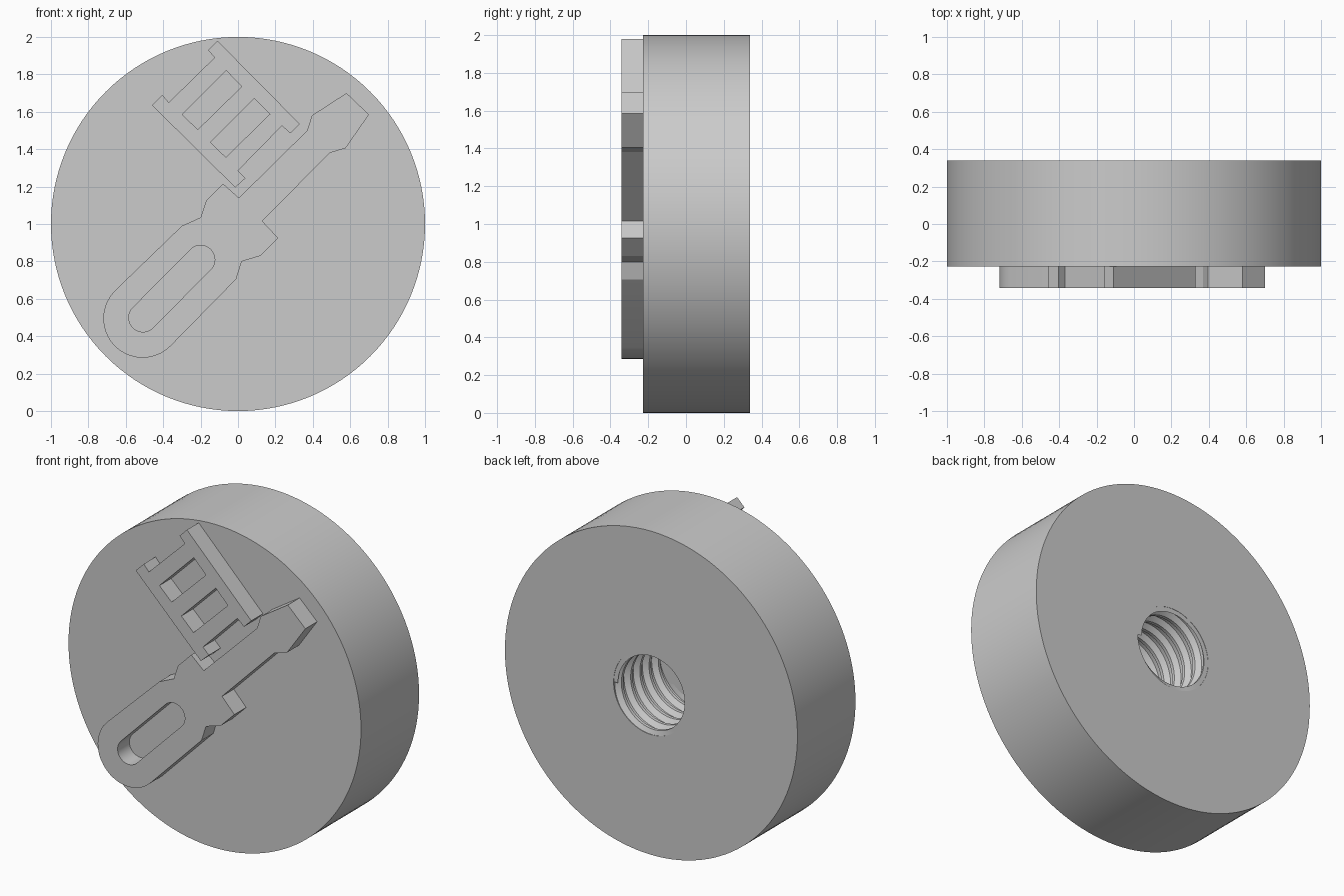
import bpy
import bmesh
import math
from mathutils import Matrix, Vector

cube = bpy.data.objects.get("Cube")
if cube:
    bpy.data.objects.remove(cube, do_unlink=True)

FRONT, BACK, FLOOR, EMBLEM = -0.227, 0.34, -0.11, -0.342
BORE, CREST, PITCH = 0.257, 0.228, 0.09

grey = bpy.data.materials.new("plain grey")
grey.use_nodes = True
grey.diffuse_color = (0.6, 0.6, 0.6, 1)
grey.node_tree.nodes["Principled BSDF"].inputs["Base Color"].default_value = (0.6, 0.6, 0.6, 1)


def finish(obj, angle):
    """Colour the part and smooth its curved faces."""
    obj.data.materials.clear()
    obj.data.materials.append(grey)
    bpy.ops.object.select_all(action="DESELECT")
    obj.select_set(True)
    bpy.context.view_layer.objects.active = obj
    bpy.ops.object.shade_smooth_by_angle(angle=math.radians(angle))


def mesh_part(name, bm, angle):
    bmesh.ops.recalc_face_normals(bm, faces=bm.faces)
    mesh = bpy.data.meshes.new(name)
    bm.to_mesh(mesh)
    bm.free()
    obj = bpy.data.objects.new(name, mesh)
    bpy.context.collection.objects.link(obj)
    finish(obj, angle)


def raised_part(name, loops):
    """Extrude a flat outline with holes, given as (x, z) loops."""
    curve = bpy.data.curves.new(name, "CURVE")
    curve.dimensions = "2D"
    curve.fill_mode = "BOTH"
    bottom = FRONT + 0.005
    curve.extrude = (bottom - EMBLEM) / 2
    for loop in loops:
        spline = curve.splines.new("POLY")
        spline.points.add(len(loop) - 1)
        for point, (x, z) in zip(spline.points, loop):
            point.co = (x, z, 0, 1)
        spline.use_cyclic_u = True
    helper = bpy.data.objects.new(name + " outline", curve)
    bpy.context.collection.objects.link(helper)
    bpy.context.view_layer.update()
    mesh = bpy.data.meshes.new_from_object(
        helper.evaluated_get(bpy.context.evaluated_depsgraph_get()))
    bpy.data.objects.remove(helper, do_unlink=True)
    mesh.transform(Matrix.Translation((0, (bottom + EMBLEM) / 2, 0))
                   @ Matrix.Rotation(math.pi / 2, 4, "X"))
    bm = bmesh.new()
    bm.from_mesh(mesh)
    bmesh.ops.remove_doubles(bm, verts=bm.verts, dist=0.0001)
    mesh_part(name, bm, 25)


def arc(x, z, r, start, end, steps=20):
    angles = [math.radians(start + (end - start) * i / steps) for i in range(steps + 1)]
    return [(x + r * math.cos(a), z + r * math.sin(a)) for a in angles]


# Thick disc with a blind bore in the back
bm = bmesh.new()
profile = [(0, FRONT), (1, FRONT), (1, BACK), (BORE, BACK), (BORE, FLOOR), (0, FLOOR)]
verts = [bm.verts.new((r, y, 1)) for r, y in profile]
edges = [bm.edges.new(pair) for pair in zip(verts, verts[1:])]
bmesh.ops.spin(bm, geom=verts + edges, cent=(0, 0, 1), axis=(0, 1, 0),
               angle=math.tau, steps=128, use_duplicate=False)
bmesh.ops.remove_doubles(bm, verts=bm.verts, dist=0.0001)
mesh_part("disc", bm, 30)

# Helical thread ridge inside the bore, trimmed flush at both ends
bm = bmesh.new()
section = [(BORE + 0.003, -0.035), (CREST, -0.01), (CREST, 0.01), (BORE + 0.003, 0.035)]
steps = 64
turns = (BACK - FLOOR) / PITCH + 1
rows = []
for i in range(int(turns * steps) + 1):
    a = math.tau * i / steps
    y = BACK + PITCH / 2 - PITCH * i / steps
    rows.append([bm.verts.new((r * math.cos(a),
                               min(max(y + dy, FLOOR), BACK - 0.002),
                               1 + r * math.sin(a))) for r, dy in section])
for a, b in zip(rows, rows[1:]):
    for k in range(3):
        bm.faces.new((a[k], a[k + 1], b[k + 1], b[k]))
bmesh.ops.dissolve_degenerate(bm, dist=0.00001, edges=bm.edges)
mesh_part("bore_thread", bm, 25)

# Slotted handle with a flared tip
handle = [(0.58, 1.70), (0.70, 1.585), (0.575, 1.405), (0.49, 1.38), (0.13, 1.015),
          (0.215, 0.925), (0.12, 0.83), (0.02, 0.80), (-0.01, 0.705)]
handle += arc(-0.51, 0.495, 0.21, -45, -225)
handle += [(-0.30, 0.99), (-0.20, 1.035), (-0.17, 1.125), (-0.08, 1.215),
           (0.005, 1.14), (0.37, 1.50), (0.395, 1.58)]
slot = arc(-0.20, 0.81, 0.076, -45, 135) + arc(-0.508, 0.499, 0.076, 135, 315)
raised_part("handle", [handle, slot])

# Flanged head with two windows
head = [(-0.11, 1.98), (0.33, 1.535), (0.28, 1.485), (0.235, 1.525), (0.0, 1.285),
        (0.04, 1.245), (-0.015, 1.195), (-0.46, 1.635), (-0.405, 1.69),
        (-0.37, 1.65), (-0.125, 1.89), (-0.16, 1.93)]
window = [(-0.063, 1.82), (0.02, 1.735), (-0.215, 1.505), (-0.298, 1.585)]
second = [(x + 0.15, z - 0.148) for x, z in window]
raised_part("head", [head, window, second])
